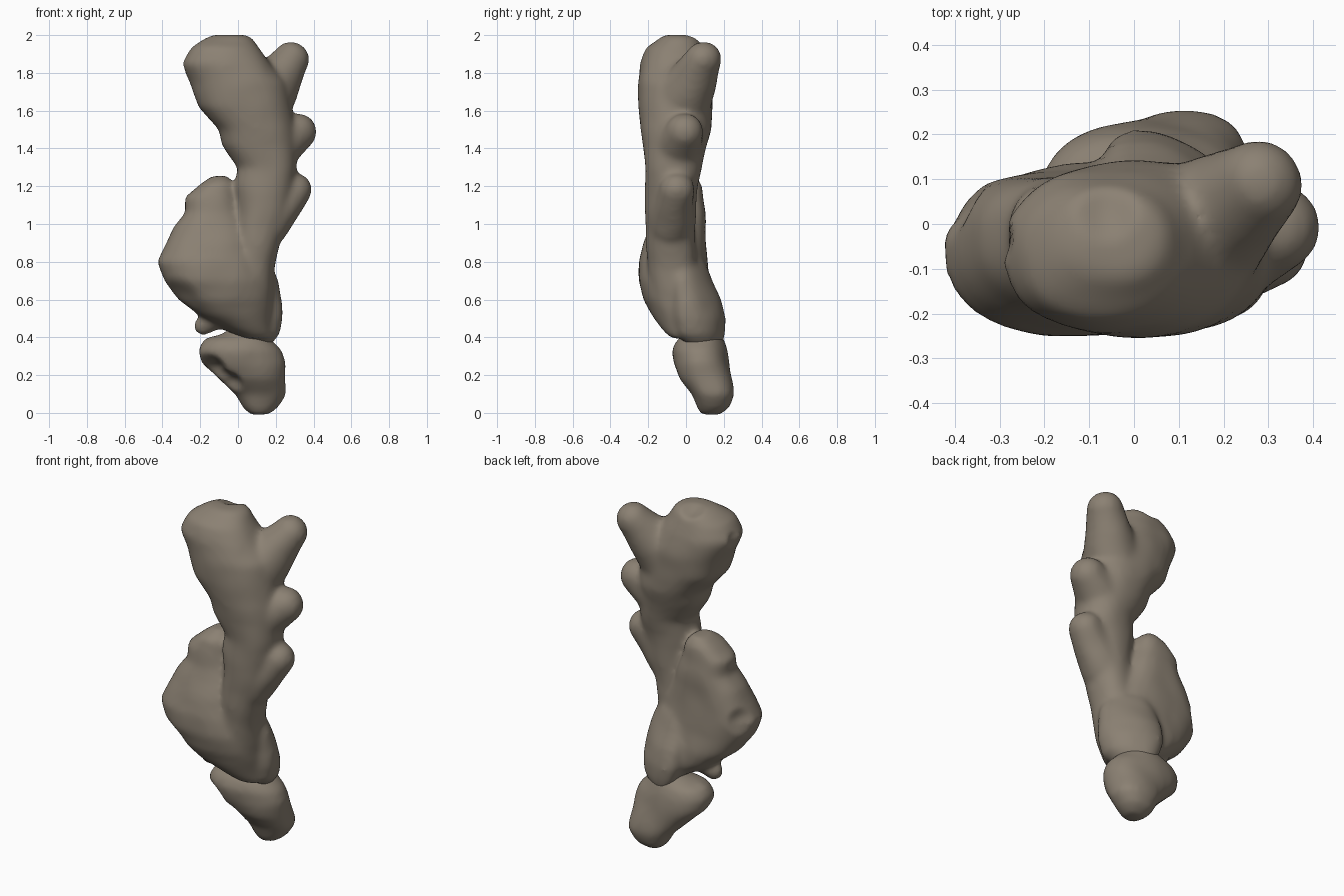
import bpy, bmesh, math
from mathutils import Vector, noise

skin = bpy.data.materials.new("taupe root skin")
skin.diffuse_color = (0.26, 0.22, 0.172, 1)


def loft(bm, sections, shear=0.0, back_power=0.9, sides=32):
    """Stack of rounded rings: (z, left x, right x, front y, back y)."""
    rings = []
    for z, xl, xr, yf, yb in sections:
        ring = []
        for i in range(sides):
            a = 2 * math.pi * i / sides
            c, s = math.cos(a), math.sin(a)
            p = back_power if s > 0 else 0.9
            dx = math.copysign(abs(c) ** p, c) * (xr - xl) / 2
            dy = math.copysign(abs(s) ** p, s) * (yb - yf) / 2
            ring.append(bm.verts.new(((xl + xr) / 2 + dx,
                                      (yf + yb) / 2 + dy + shear * dx, z)))
        rings.append(ring)
    for lo, hi in zip(rings, rings[1:]):
        for i in range(sides):
            j = (i + 1) % sides
            bm.faces.new((lo[i], lo[j], hi[j], hi[i]))
    bm.faces.new(rings[0][::-1])
    bm.faces.new(rings[-1])


def knob(bm, start, end, r0, r1):
    """Stubby bud: overlapping balls along a line."""
    a, b = Vector(start), Vector(end)
    for i in range(8):
        t = i / 7
        made = bmesh.ops.create_icosphere(bm, subdivisions=3, radius=r0 + (r1 - r0) * t)
        bmesh.ops.translate(bm, verts=made["verts"], vec=a.lerp(b, t))


def part(name, lofts, knobs, dents):
    bm = bmesh.new()
    for args in lofts:
        loft(bm, *args)
    for k in knobs:
        knob(bm, *k)
    mesh = bpy.data.meshes.new(name)
    bm.to_mesh(mesh)
    bm.free()
    obj = bpy.data.objects.new(name, mesh)
    bpy.context.collection.objects.link(obj)
    # fuse the pieces and soften the joins
    rm = obj.modifiers.new("fuse", 'REMESH')
    rm.mode, rm.voxel_size = 'VOXEL', 0.016
    sm = obj.modifiers.new("soften", 'SMOOTH')
    sm.factor, sm.iterations = 0.5, 12
    dg = bpy.context.evaluated_depsgraph_get()
    fused = bpy.data.meshes.new_from_object(obj.evaluated_get(dg))
    obj.modifiers.clear()
    obj.data = fused
    # hollows and gentle lumps
    normals = [v.normal.copy() for v in fused.vertices]
    for v, n in zip(fused.vertices, normals):
        p = v.co.copy()
        for centre, radius, push in dents:
            d = (p - Vector(centre)).length / radius
            if d < 1:
                v.co += Vector(push) * (1 - d * d) ** 2
        v.co += n * (0.003 + 0.006 * noise.noise(p * 7))
    fused.materials.clear()
    fused.materials.append(skin)
    for f in fused.polygons:
        f.material_index = 0
        f.use_smooth = True
    return obj


# tall stem, with buds on its right side
stem = [
    (0.50, 0.00, 0.17, -0.12, 0.10), (0.60, -0.04, 0.18, -0.17, 0.10),
    (0.75, -0.03, 0.19, -0.20, 0.06), (0.90, -0.01, 0.22, -0.21, 0.045),
    (1.05, 0.00, 0.26, -0.215, 0.05), (1.20, -0.01, 0.30, -0.215, 0.06),
    (1.30, 0.00, 0.31, -0.215, 0.08), (1.42, -0.08, 0.31, -0.225, 0.11),
    (1.50, -0.10, 0.30, -0.24, 0.13), (1.62, -0.21, 0.28, -0.25, 0.14),
    (1.75, -0.25, 0.25, -0.25, 0.14), (1.85, -0.295, 0.17, -0.24, 0.12),
    (1.93, -0.25, 0.11, -0.21, 0.09), (1.975, -0.18, 0.08, -0.15, 0.07),
    (1.998, -0.13, 0.05, -0.12, 0.03)]
# thick lower stump, slanted towards the back left, that rests on the foot
stump = [
    (0.36, 0.00, 0.17, 0.02, 0.18), (0.42, -0.04, 0.22, -0.03, 0.19),
    (0.50, -0.07, 0.235, -0.04, 0.19), (0.60, -0.07, 0.225, -0.04, 0.165),
    (0.70, -0.06, 0.21, -0.05, 0.12), (0.78, -0.04, 0.18, -0.06, 0.09)]
# broad lobe on the left
lobe = [
    (0.40, 0.03, 0.18, -0.08, 0.12), (0.44, -0.07, 0.18, -0.12, 0.14),
    (0.52, -0.21, 0.18, -0.18, 0.14), (0.60, -0.31, 0.18, -0.225, 0.135),
    (0.70, -0.385, 0.17, -0.25, 0.12), (0.80, -0.425, 0.14, -0.245, 0.11),
    (0.90, -0.375, 0.10, -0.22, 0.105), (0.98, -0.34, 0.06, -0.19, 0.10),
    (1.06, -0.275, 0.03, -0.16, 0.10), (1.14, -0.28, 0.00, -0.15, 0.09),
    (1.21, -0.20, -0.02, -0.13, 0.08), (1.25, -0.14, -0.06, -0.07, 0.05)]
part("stem_and_lobe", [(stem,), (stump, -0.4), (lobe, 0.0, 0.72)],
     [((0.11, -0.04, 1.62), (0.28, 0.09, 1.868), 0.17, 0.095),
      ((0.18, -0.05, 1.40), (0.315, -0.01, 1.485), 0.14, 0.098),
      ((0.15, -0.08, 1.00), (0.297, -0.05, 1.18), 0.12, 0.092),
      ((-0.08, 0.0, 0.53), (-0.185, 0.0, 0.462), 0.07, 0.05)],
     [((-0.06, 0.03, 1.99), 0.08, (0, 0, -0.025)),
      ((-0.28, -0.04, 1.85), 0.05, (0.015, 0, 0)),
      ((-0.39, 0.04, 0.82), 0.09, (0.025, -0.01, 0)),
      ((-0.30, -0.17, 0.62), 0.12, (0.015, 0.015, 0))])

# foot piece with a hollow broken face at front left
foot = [
    (-0.005, 0.07, 0.17, 0.08, 0.18), (0.03, 0.03, 0.21, 0.06, 0.23),
    (0.10, -0.01, 0.25, 0.03, 0.255), (0.18, -0.10, 0.25, -0.03, 0.24),
    (0.26, -0.19, 0.25, -0.06, 0.225), (0.33, -0.21, 0.225, -0.07, 0.215),
    (0.38, -0.18, 0.18, -0.05, 0.20), (0.42, -0.08, 0.14, 0.00, 0.18),
    (0.47, 0.00, 0.12, 0.05, 0.15)]
part("foot", [(foot,)],
     [((-0.05, 0.06, 0.33), (-0.13, 0.07, 0.335), 0.07, 0.07)],
     [((-0.13, 0.01, 0.235), 0.10, (0.03, 0.03, 0.02)),
      ((-0.05, 0.01, 0.16), 0.09, (0.025, 0.03, 0.02))])
